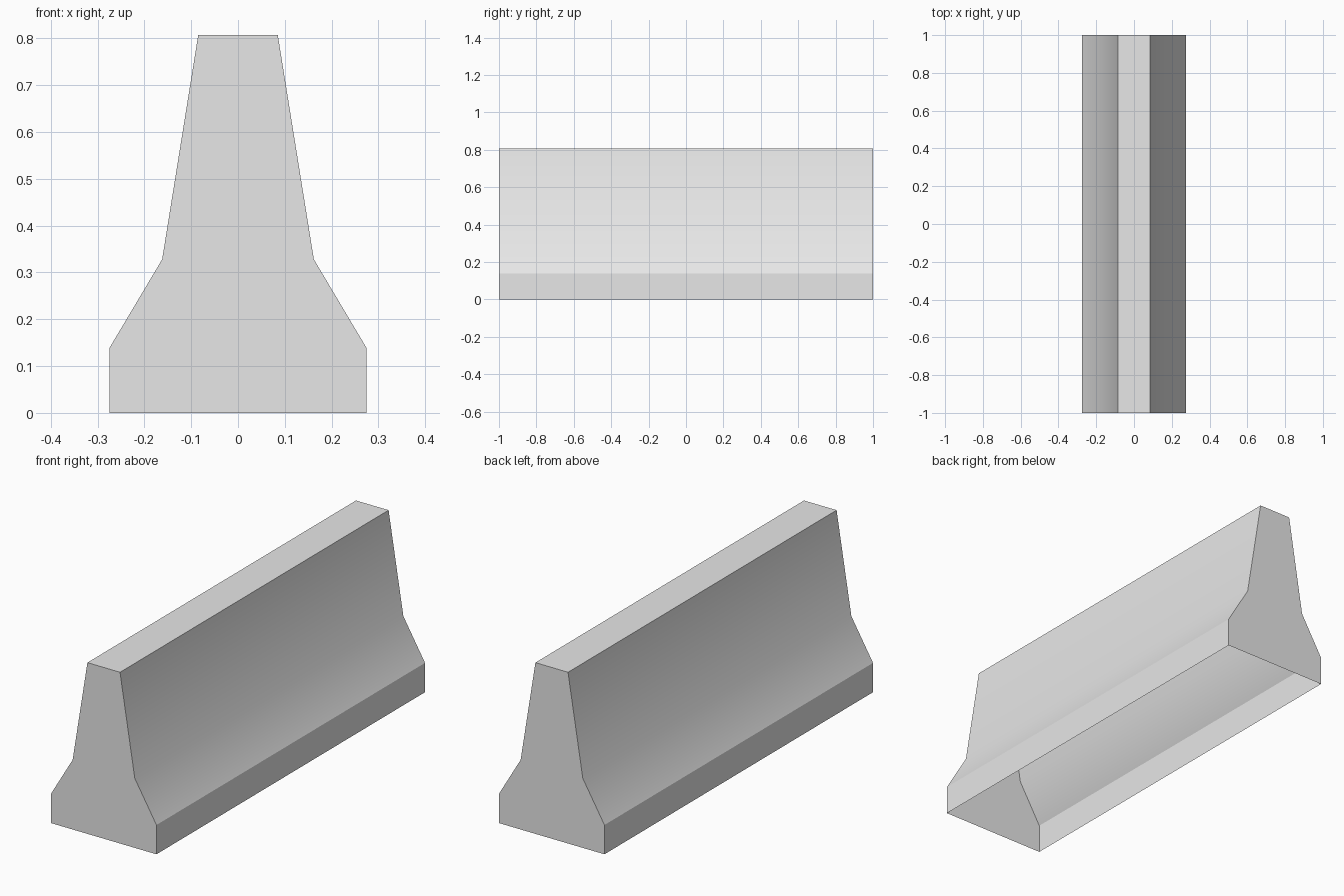
import bpy
import bmesh
import math

cube = bpy.data.objects.get("Cube")
if cube:
    bpy.data.objects.remove(cube, do_unlink=True)

# Concrete colour
concrete = bpy.data.materials.new("concrete_grey")
concrete.use_nodes = True
grey = (0.8, 0.8, 0.8, 1)
concrete.diffuse_color = grey
concrete.node_tree.nodes["Principled BSDF"].inputs["Base Color"].default_value = grey

# Half profile from foot to crown, mirrored to the other side
half = [(0.275, 0), (0.275, 0.138), (0.162, 0.328), (0.085, 0.807)]
profile = half + [(-x, z) for x, z in reversed(half)]
half_length = 1.0

# Barrier shell: two end caps joined by side walls and a crown, open underneath
bm = bmesh.new()
front = [bm.verts.new((x, -half_length, z)) for x, z in profile]
back = [bm.verts.new((x, half_length, z)) for x, z in profile]
bm.faces.new(front)
bm.faces.new(back[::-1])
for i in range(len(profile) - 1):
    bm.faces.new((front[i], back[i], back[i + 1], front[i + 1]))
bm.normal_update()

mesh = bpy.data.meshes.new("barrier")
bm.to_mesh(mesh)
bm.free()
mesh.materials.append(concrete)
barrier = bpy.data.objects.new("barrier", mesh)
bpy.context.collection.objects.link(barrier)

# Soft blend between wall and slope, every other edge crisp
bpy.ops.object.select_all(action="DESELECT")
barrier.select_set(True)
bpy.context.view_layer.objects.active = barrier
bpy.ops.object.shade_smooth_by_angle(angle=math.radians(26))
